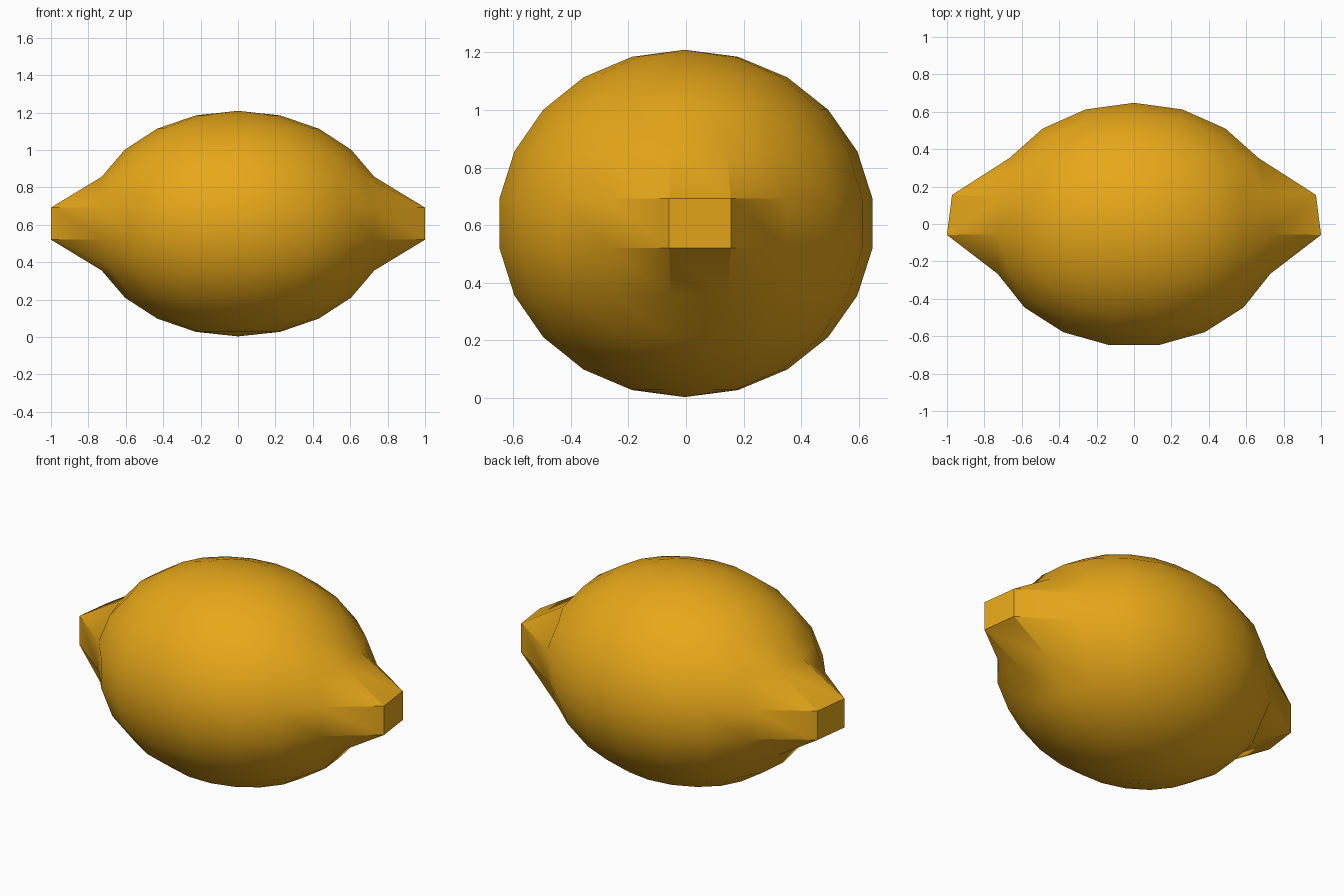
import bpy, bmesh, math

if "Cube" in bpy.data.objects:
    bpy.data.objects.remove(bpy.data.objects["Cube"])

# Lemon body: low-poly sphere, 19 sides and 11 rings, one vertex on +y
bm = bmesh.new()
bmesh.ops.create_uvsphere(bm, u_segments=19, v_segments=11, radius=1.0)

# Pointed ends: pull out the four vertices of the face at each x end
for v in bm.verts:
    if abs(v.co.x) > 0.95:
        v.co.x *= 1.261

# Squash to size, centre on y and stand on the ground
for v in bm.verts:
    v.co.x *= 0.804
    v.co.y = v.co.y * 0.659 - 0.0045
    v.co.z = v.co.z * 0.603 + 0.606

mesh = bpy.data.meshes.new("lemon")
bm.to_mesh(mesh)
bm.free()
lemon = bpy.data.objects.new("lemon", mesh)
bpy.context.collection.objects.link(lemon)

# Yellow peel
peel = bpy.data.materials.new("peel")
peel.diffuse_color = (0.8, 0.39, 0.01, 1.0)
peel.use_nodes = True
peel.node_tree.nodes["Principled BSDF"].inputs["Base Color"].default_value = peel.diffuse_color
mesh.materials.append(peel)

# Smooth skin with crisp tips
bpy.context.view_layer.objects.active = lemon
lemon.select_set(True)
bpy.ops.object.shade_smooth_by_angle(angle=math.radians(30))
